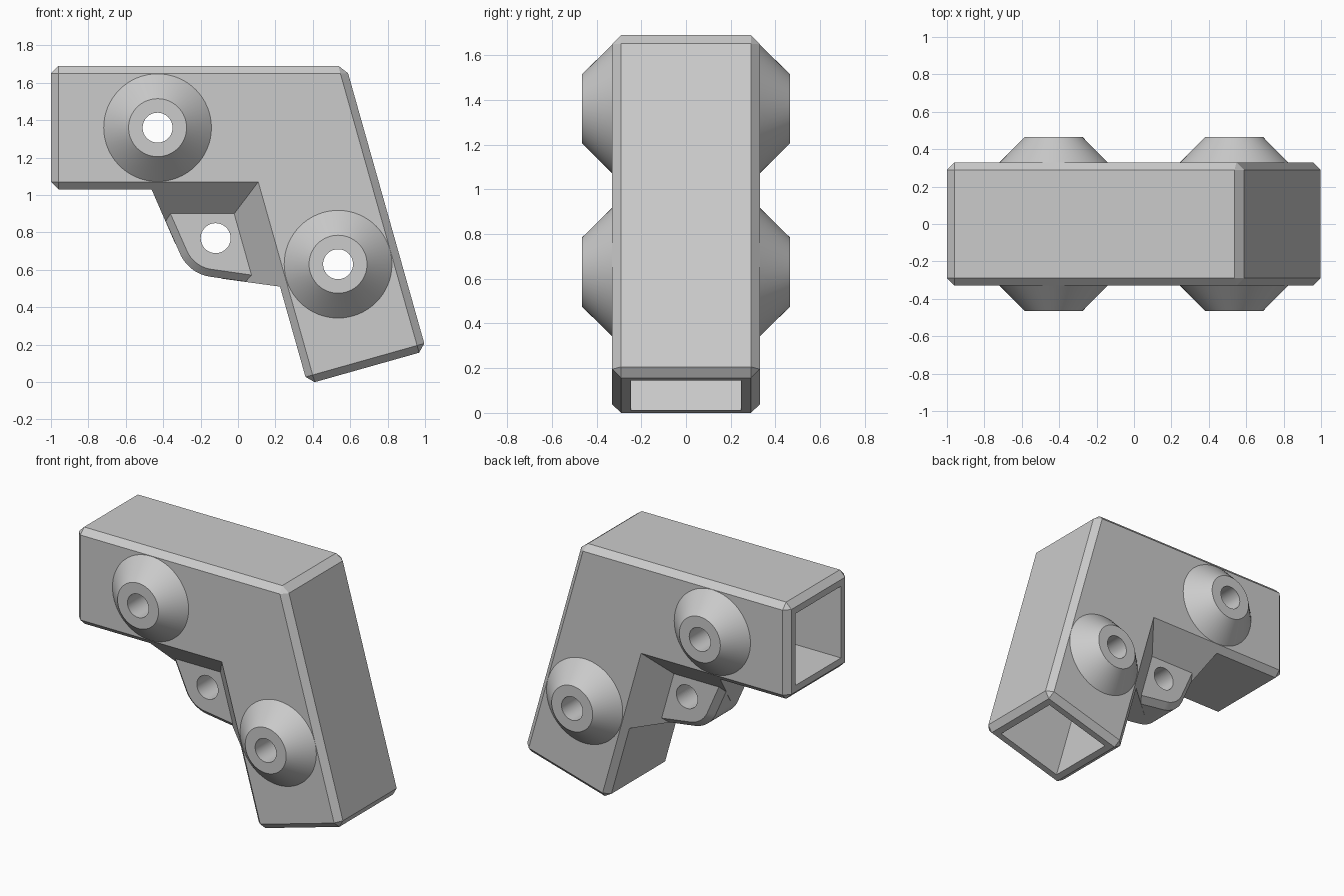
import bpy, bmesh, math
from mathutils import Vector

if "Cube" in bpy.data.objects:
    bpy.data.objects.remove(bpy.data.objects["Cube"])

# Layout: inner elbow corner, directions along the two arms and across them
CORNER = Vector((0.078, 0, 1.03))
TILT = math.radians(15.75)
BAR, BAR_OUT = Vector((-1, 0, 0)), Vector((0, 0, 1))
LEG = Vector((math.sin(TILT), 0, -math.cos(TILT)))
LEG_OUT = Vector((math.cos(TILT), 0, math.sin(TILT)))
HALF = BAR.angle(LEG) / 2
MITRE = 1 / math.tan(HALF)
BISECT = (BAR + LEG).normalized()
WIDTH, WALL, CHAMFER, BORE = 0.66, 0.085, 0.04, 0.08
BAR_LEN, LEG_LEN = 1.078, 1.082
Y = Vector((0, 1, 0))

grey = bpy.data.materials.new("plain_grey")
grey.use_nodes = True
grey.diffuse_color = (0.6, 0.6, 0.6, 1)
grey.node_tree.nodes["Principled BSDF"].inputs["Base Color"].default_value = (0.6, 0.6, 0.6, 1)


def make(name, bm):
    bmesh.ops.recalc_face_normals(bm, faces=bm.faces)
    mesh = bpy.data.meshes.new(name)
    bm.to_mesh(mesh)
    bm.free()
    mesh.materials.append(grey)
    obj = bpy.data.objects.new(name, mesh)
    bpy.context.collection.objects.link(obj)
    return obj


def activate(obj):
    bpy.ops.object.select_all(action='DESELECT')
    obj.select_set(True)
    bpy.context.view_layer.objects.active = obj


def cut(obj, cutter):
    mod = obj.modifiers.new("cut", 'BOOLEAN')
    mod.operation, mod.solver, mod.object = 'DIFFERENCE', 'EXACT', cutter
    activate(obj)
    bpy.ops.object.modifier_apply(modifier=mod.name)
    bpy.data.objects.remove(cutter)


def elbow(near, far, extra):
    """Prism following both arms, between two depths from the inner corner."""
    half = (far - near) / 2

    def mitre(d):
        return CORNER + BAR_OUT * d - BAR * d * MITRE

    outline = [CORNER + BAR * (BAR_LEN + extra) + BAR_OUT * near, mitre(near),
               CORNER + LEG * (LEG_LEN + extra) + LEG_OUT * near,
               CORNER + LEG * (LEG_LEN + extra) + LEG_OUT * far, mitre(far),
               CORNER + BAR * (BAR_LEN + extra) + BAR_OUT * far]
    bm = bmesh.new()
    face = bm.faces.new([bm.verts.new(p - Y * half) for p in outline])
    new = bmesh.ops.extrude_face_region(bm, geom=[face])["geom"]
    bmesh.ops.translate(bm, vec=Y * 2 * half, verts=[v for v in new if isinstance(v, bmesh.types.BMVert)])
    bmesh.ops.recalc_face_normals(bm, faces=bm.faces)
    return bm


def hull(name, points):
    bm = bmesh.new()
    for p in points:
        bm.verts.new(p)
    bmesh.ops.convex_hull(bm, input=bm.verts)
    bmesh.ops.dissolve_limit(bm, angle_limit=0.01, verts=bm.verts, edges=bm.edges)
    return make(name, bm)


def bore(centre):
    bpy.ops.mesh.primitive_cylinder_add(vertices=64, radius=BORE, depth=2, location=centre,
                                        rotation=(math.pi / 2, 0, 0))
    obj = bpy.context.object
    obj.hide_render = True
    obj.data.materials.append(grey)
    return obj


# Hollow elbow tube with chamfered outer edges
bm = elbow(0, WIDTH, 0)
sharp = [e for e in bm.edges if e.is_convex]
bmesh.ops.bevel(bm, geom=sharp, offset=CHAMFER, segments=1, profile=0.5, affect='EDGES')
tube = make("elbow_tube", bm)
cavity = make("cavity_cutter", elbow(WALL, WIDTH - WALL, 0.2))
cavity.hide_render = True
cut(tube, cavity)

# Conical bosses on both sides, bored through the tube
BOSSES = {"bar": Vector((-0.43, 0, 1.36)), "leg": Vector((0.535, 0, 0.63))}
for arm, centre in BOSSES.items():
    cut(tube, bore(centre))
    for side, label in ((-1, "front"), (1, "back")):
        bm = bmesh.new()
        profile = ((BORE, 0.33), (BORE, 0.465), (0.155, 0.465), (0.288, 0.33))
        verts = [bm.verts.new((r, side * y, 0)) for r, y in profile]
        edges = [bm.edges.new(pair) for pair in zip(verts, verts[1:])]
        bmesh.ops.spin(bm, geom=verts + edges, axis=Y, cent=(0, 0, 0), angle=math.tau, steps=64)
        bmesh.ops.remove_doubles(bm, verts=bm.verts, dist=0.0005)
        # Direct the open shell's normals outward, using its flat cap
        boss = make(f"{label}_{arm}_boss", bm)
        cap = max(boss.data.polygons, key=lambda p: abs(p.center.y))
        if cap.normal.y * side < 0:
            boss.data.flip_normals()
        boss.location = centre
        activate(boss)
        bpy.ops.object.shade_smooth_by_angle(angle=math.radians(30))

# Rounded lug in the inner corner
REACH, EYE, RADIUS = 0.54, 0.327, 0.208
eye = CORNER + BISECT * EYE
middle = math.atan2(BISECT.z, BISECT.x)
points = []
for y, inset in ((0.12, 0), (0.16, CHAMFER)):
    outline = [CORNER] + [CORNER + arm * (REACH - inset * 1.09) for arm in (BAR, LEG)]
    for i in range(17):
        a = middle + math.radians(29.2) * (i / 8 - 1)
        outline.append(eye + Vector((math.cos(a), 0, math.sin(a))) * (RADIUS - inset))
    points += [p + Y * s * y for p in outline for s in (-1, 1)]
lug = hull("lug", points)
cut(lug, bore(eye))
activate(lug)
bpy.ops.object.shade_smooth_by_angle(angle=math.radians(20))

# Flared roots that widen the lug where it meets each arm
SPREAD = WIDTH / 2 - CHAMFER
for name, along, out in (("bar", BAR, BAR_OUT), ("leg", LEG, LEG_OUT)):
    ridge = CORNER - out * SPREAD
    base = [CORNER + along * d + Y * s * SPREAD for d in (0, REACH) for s in (-1, 1)]
    flare = hull(f"{name}_flare", base + [ridge + along * SPREAD * MITRE,
                                          ridge + along * (REACH - SPREAD * 0.435)])
    cut(flare, bore(eye))
